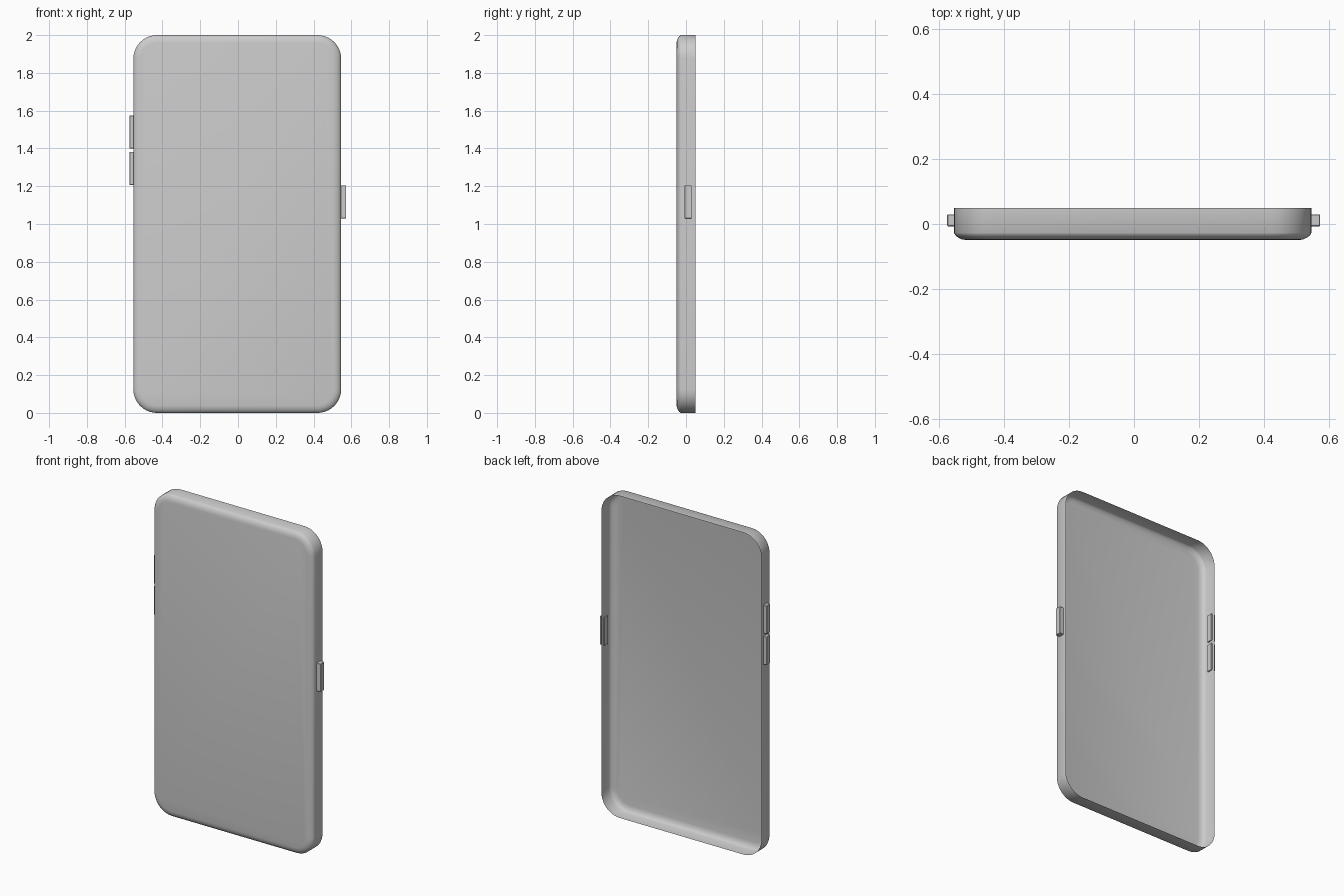
import bpy, bmesh
from math import sin, cos, pi
from mathutils import Vector

if "Cube" in bpy.data.objects:
    bpy.data.objects.remove(bpy.data.objects["Cube"], do_unlink=True)

# One plain grey for every part
grey = bpy.data.materials.new("plain_grey")
grey.use_nodes = True
COLOUR = (0.6, 0.6, 0.6, 1)
grey.diffuse_color = COLOUR
grey.node_tree.nodes["Principled BSDF"].inputs["Base Color"].default_value = COLOUR

CENTRE_X, HALF_W, HALF_H, RADIUS = -0.004, 0.55, 1.0, 0.125
CORNER_STEPS = 10


def finish(name, bm):
    mesh = bpy.data.meshes.new(name)
    bm.to_mesh(mesh)
    bm.free()
    mesh.materials.append(grey)
    obj = bpy.data.objects.new(name, mesh)
    bpy.context.collection.objects.link(obj)
    return obj


def rounded_ring(bm, inset, y):
    """Rounded rectangle outline, drawn in by inset, at depth y."""
    r = RADIUS - inset
    ring = []
    for corner, (sx, sz) in enumerate([(1, 1), (-1, 1), (-1, -1), (1, -1)]):
        cx = CENTRE_X + sx * (HALF_W - RADIUS)
        cz = HALF_H + sz * (HALF_H - RADIUS)
        for i in range(CORNER_STEPS + 1):
            a = (corner + i / CORNER_STEPS) * pi / 2
            ring.append(bm.verts.new((cx + r * cos(a), y, cz + r * sin(a))))
    return ring


# Thin tray: open back, straight side wall, rounded front edge, flat front
bm = bmesh.new()
profile = [(0, 0.05), (0, -0.027), (0.004, -0.034), (0.012, -0.041),
           (0.024, -0.047), (0.04, -0.05)]
rings = [rounded_ring(bm, inset, y) for inset, y in profile]
for a, b in zip(rings, rings[1:]):
    for i in range(len(a)):
        j = (i + 1) % len(a)
        bm.faces.new((a[i], a[j], b[j], b[i]))
bm.faces.new(rings[-1])
bmesh.ops.recalc_face_normals(bm, faces=bm.faces)
front = min(bm.faces, key=lambda f: f.calc_center_median().y)
if front.normal.y > 0:
    bmesh.ops.reverse_faces(bm, faces=bm.faces)
for f in bm.faces:
    f.smooth = True
finish("case_shell", bm)


# Side buttons, set through the wall
def button(name, x0, x1, z0, z1):
    lo, hi = Vector((x0, -0.007, z0)), Vector((x1, 0.03, z1))
    bm = bmesh.new()
    bmesh.ops.create_cube(bm, size=1)
    for v in bm.verts:
        v.co = (lo + hi) / 2 + v.co * (hi - lo)
    bmesh.ops.bevel(bm, geom=bm.edges[:], offset=0.002, segments=1, affect="EDGES")
    finish(name, bm)


button("volume_up_button", -0.575, -0.548, 1.4, 1.575)
button("volume_down_button", -0.575, -0.548, 1.207, 1.382)
button("power_button", 0.54, 0.573, 1.03, 1.205)
